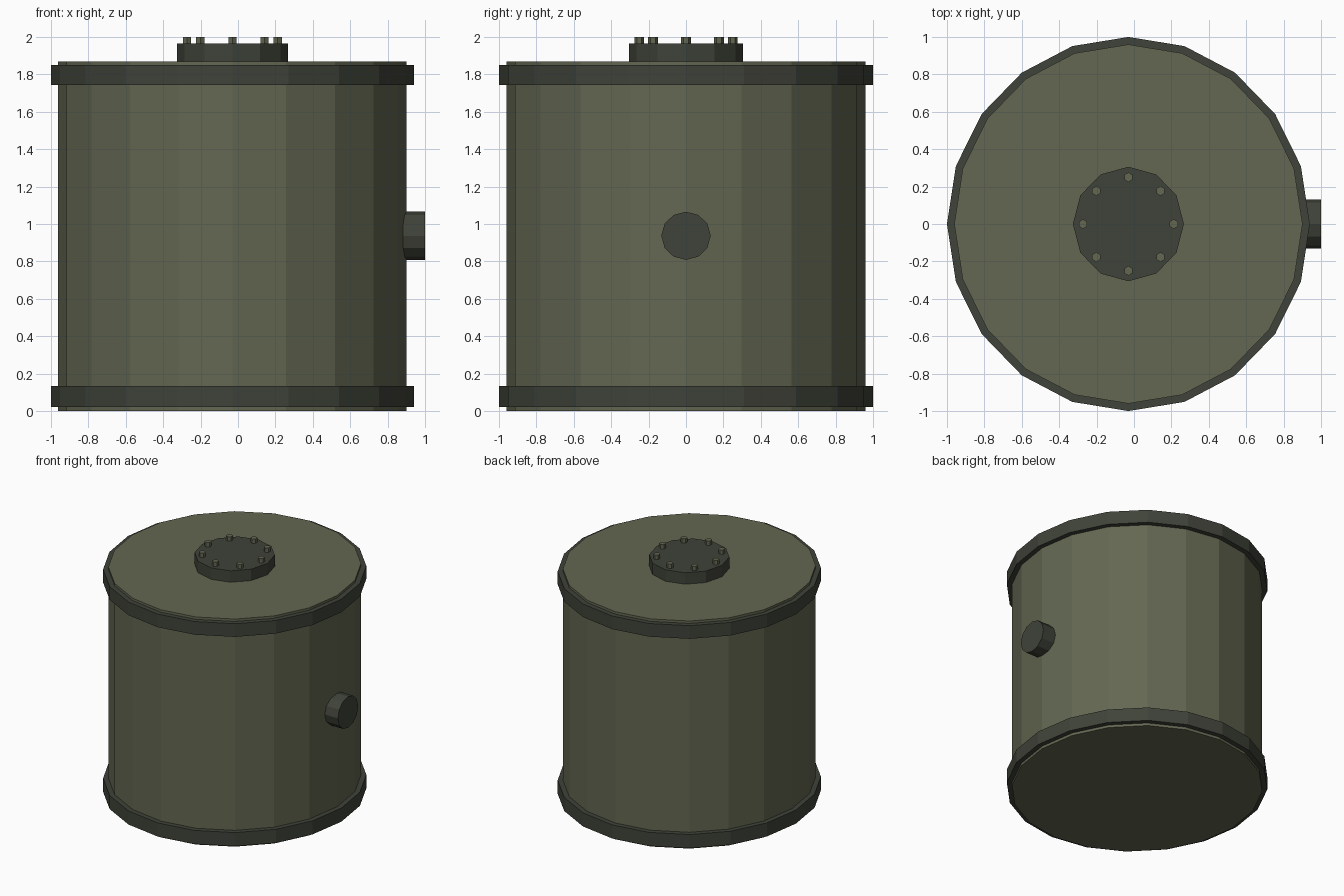
import bpy, math
from mathutils import Matrix

if "Cube" in bpy.data.objects:
    bpy.data.objects.remove(bpy.data.objects["Cube"])

CX, SX = -0.03, 0.97   # tank axis offset and slight squash along x


def material(name, rgb):
    m = bpy.data.materials.new(name)
    m.diffuse_color = (*rgb, 1)
    m.use_nodes = True
    m.node_tree.nodes["Principled BSDF"].inputs["Base Color"].default_value = m.diffuse_color
    return m


olive = material("olive drab", (0.125, 0.135, 0.083))
dark = material("dark olive", (0.050, 0.056, 0.041))


def drum(name, mat, sides, r, z0, z1, x=0.0, y=0.0, start=90):
    """Upright flat-shaded prism with a vertex at the start angle."""
    bpy.ops.mesh.primitive_cylinder_add(vertices=sides, radius=r, depth=z1 - z0)
    o = bpy.context.object
    o.name = name
    # the primitive's first vertex lies on +y
    o.data.transform(Matrix.Translation((CX, 0, (z0 + z1) / 2))
                     @ Matrix.Diagonal((SX, 1, 1, 1))
                     @ Matrix.Translation((x, y, 0))
                     @ Matrix.Rotation(math.radians(start - 90), 4, 'Z'))
    o.data.materials.append(mat)
    return o


# tank body and the two rim bands
drum("tank_body", olive, 20, 0.96, 0.0, 1.87)
drum("lower_band", dark, 20, 1.0, 0.022, 0.134)
drum("upper_band", dark, 20, 1.0, 1.742, 1.85)

# hatch with a circle of bolts
drum("hatch", dark, 12, 0.306, 1.86, 1.964)
for i in range(8):
    a = i * math.pi / 4
    drum(f"hatch_bolt_{i + 1}", olive, 6, 0.026, 1.955, 2.0,
         0.25 * math.cos(a), 0.25 * math.sin(a))

# side outlet stub on +x
bpy.ops.mesh.primitive_cylinder_add(vertices=12, radius=0.132, depth=0.15)
outlet = bpy.context.object
outlet.name = "side_outlet"
outlet.data.transform(Matrix.Translation((0.925, 0, 0.937))
                      @ Matrix.Diagonal((1, 1, 0.975, 1))
                      @ Matrix.Rotation(math.pi / 2, 4, 'Y'))
outlet.data.materials.append(dark)
